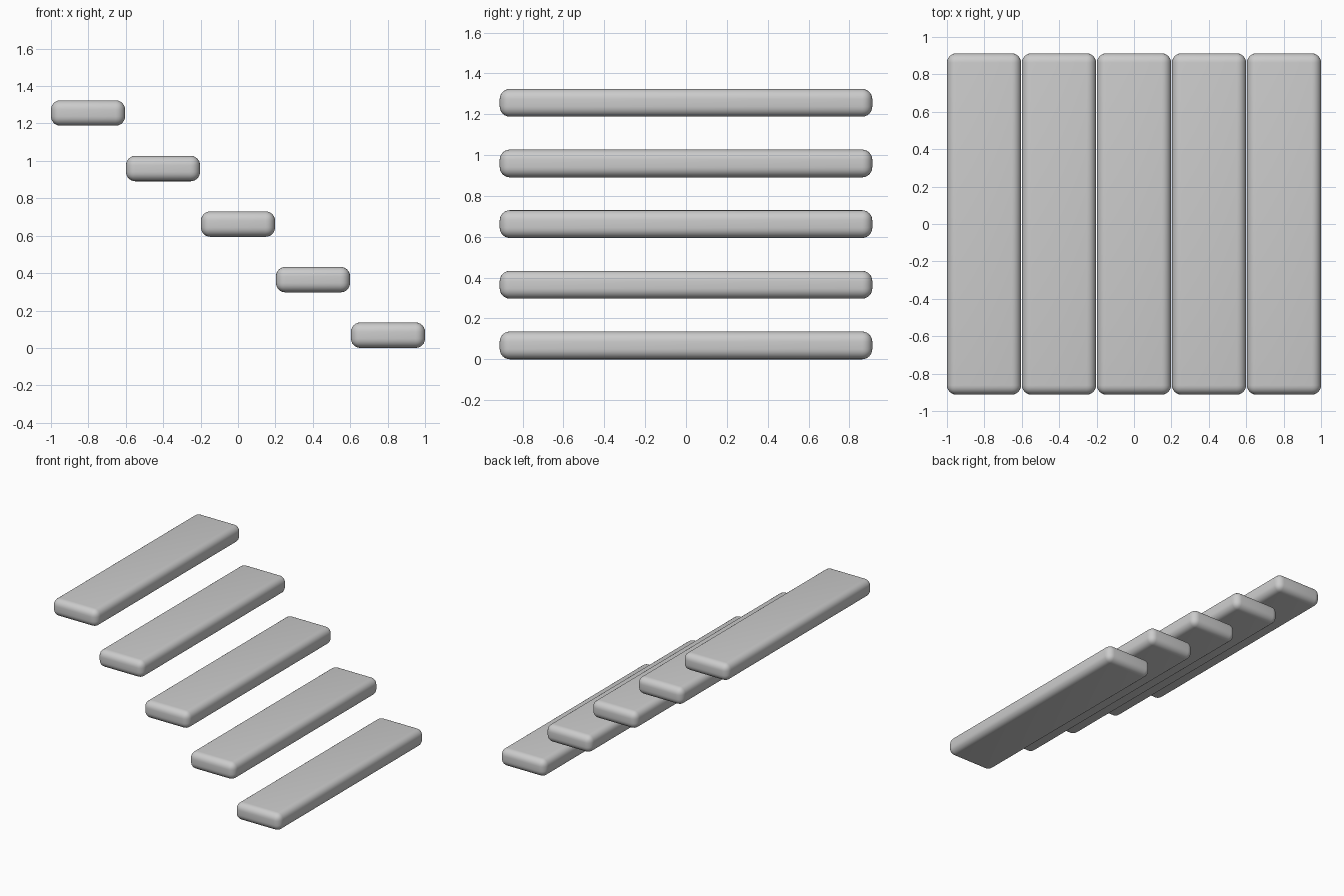
import bpy

if "Cube" in bpy.data.objects:
    bpy.data.objects.remove(bpy.data.objects["Cube"])

STEPS = 5
W, D, H = 0.396, 1.825, 0.136   # tread width, depth, thickness
RISE, RUN = 0.297, 0.401


def tread(name, x, z):
    """One rounded slab with its underside at z."""
    bpy.ops.mesh.primitive_cube_add(size=1, location=(x, 0, z + H / 2))
    ob = bpy.context.object
    ob.name = name
    ob.scale = (W, D, H)
    bpy.ops.object.transform_apply(location=False, rotation=False, scale=True)
    bev = ob.modifiers.new("round_edges", 'BEVEL')
    bev.width = 0.05
    bev.segments = 6
    bev.limit_method = 'NONE'
    bpy.ops.object.shade_smooth()
    return ob


# Floating stair treads, lowest on the +x side
for i in range(STEPS):
    tread(f"stair_tread_{i + 1}", 0.802 - i * RUN, i * RISE)
